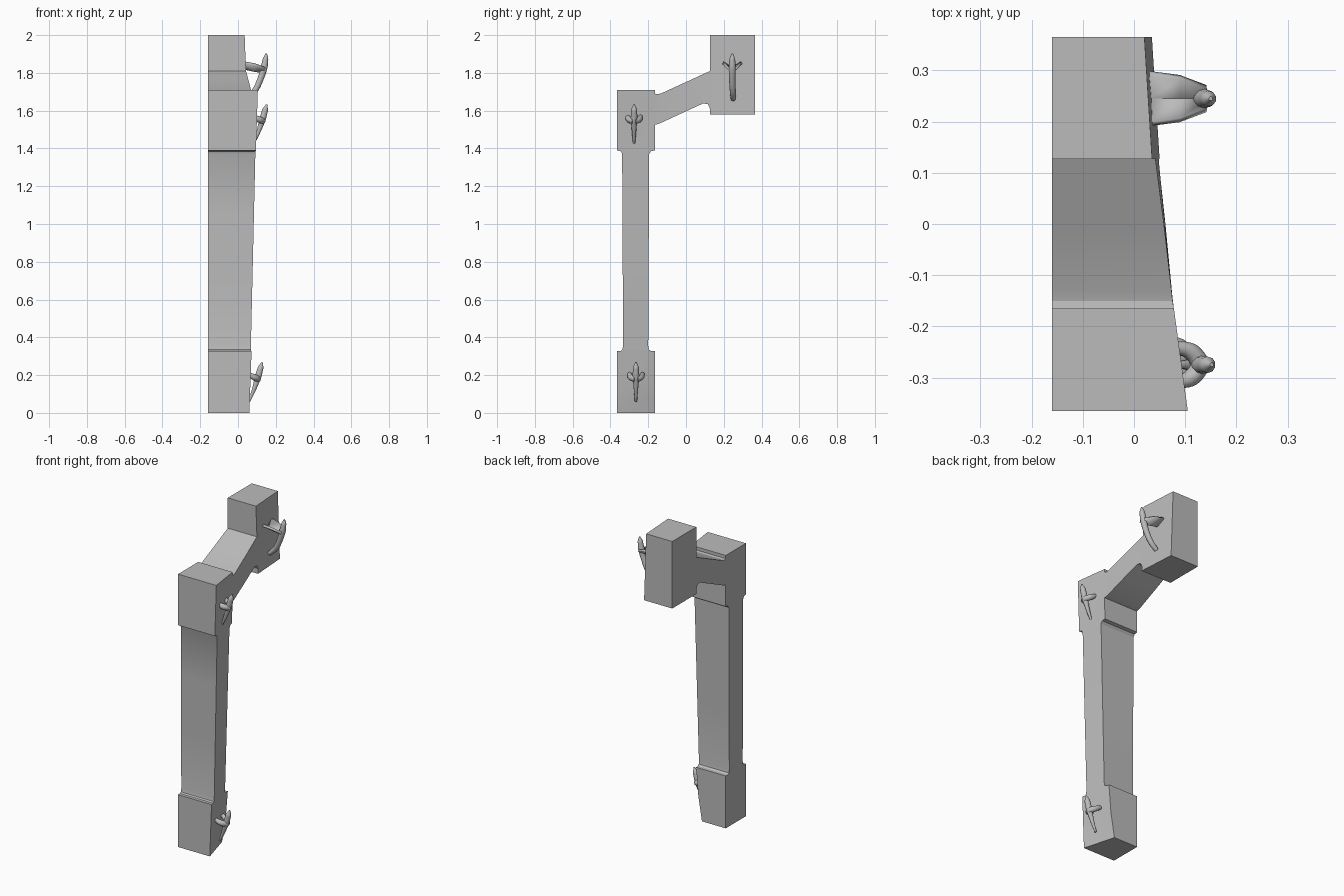
import bpy, bmesh, math
from mathutils import Vector

cube = bpy.data.objects.get("Cube")
if cube:
    bpy.data.objects.remove(cube, do_unlink=True)

grey = bpy.data.materials.new("plain grey")
grey.use_nodes = True
grey.diffuse_color = (0.5, 0.5, 0.5, 1)
grey.node_tree.nodes["Principled BSDF"].inputs["Base Color"].default_value = (0.5, 0.5, 0.5, 1)


def lerp_table(table, t):
    """Piecewise linear lookup in (key, value) pairs."""
    if t <= table[0][0]:
        return table[0][1]
    for (a, va), (b, vb) in zip(table, table[1:]):
        if t <= b:
            return va + (vb - va) * (t - a) / (b - a)
    return table[-1][1]


FRONT_EDGE = [(0, 0.06), (0.33, 0.072), (1.39, 0.095), (1.71, 0.105)]
BACK_EDGE = [(0, 0.005), (0.15, 0.03), (0.33, 0.045), (1.39, 0.075), (1.71, 0.078)]
ARM_EDGE = [(-0.165, 0.077), (0.127, 0.043), (0.365, 0.028)]


def side_x(y, z):
    """Curved surface that carries the hooks."""
    if y < -0.165:
        t = (y + 0.365) / 0.2
        return lerp_table(FRONT_EDGE, z) * (1 - t) + lerp_table(BACK_EDGE, z) * t
    if z < 1.45:
        return lerp_table(BACK_EDGE, z)
    blend = min(1, (y + 0.165) / 0.292)
    return lerp_table(ARM_EDGE, y) - 0.035 * (z - 1.78) * blend


def finish(obj, angle):
    if not obj.data.materials:
        obj.data.materials.append(grey)
    bpy.ops.object.select_all(action='DESELECT')
    obj.select_set(True)
    bpy.context.view_layer.objects.active = obj
    bpy.ops.object.shade_smooth_by_angle(angle=math.radians(angle))


def build_body():
    # side outline: lower block, column, upper block, slanted arm, rear block
    outline = [(-.365, 0), (-.165, 0), (-.165, .328), (-.185, .328), (-.197, .335), (-.2, .355),
               (-.195, 1.37), (-.185, 1.385), (-.165, 1.39), (-.165, 1.525), (-.14, 1.532),
               (.09, 1.638), (.115, 1.635), (.127, 1.61), (.127, 1.58), (.365, 1.58),
               (.365, 2), (.127, 2), (.127, 1.81), (-.13, 1.692), (-.15, 1.687), (-.165, 1.69),
               (-.165, 1.71), (-.365, 1.71), (-.365, 1.39), (-.345, 1.385), (-.338, 1.37),
               (-.333, .355), (-.337, .335), (-.345, .328), (-.365, .328)]
    bm = bmesh.new()
    face = bm.faces.new([bm.verts.new((-0.16, y, z)) for y, z in outline])
    made = bmesh.ops.extrude_face_region(bm, geom=[face], use_keep_orig=True)
    for v in made["geom"]:
        if isinstance(v, bmesh.types.BMVert):
            v.co.x = 0.1
    bmesh.ops.triangulate(bm, faces=[f for f in bm.faces if len(f.verts) > 4])
    # slice so the curved side can bend
    cuts = [((0, 0, z), (0, 0, 1)) for z in (.08, .15, .33, .7, 1.05, 1.39)]
    cuts += [((0, y, 0), (0, 1, 0)) for y in (-.27, -.165, 0, .127, .25)]
    for co, no in cuts:
        bmesh.ops.bisect_plane(bm, geom=bm.verts[:] + bm.edges[:] + bm.faces[:],
                               plane_co=co, plane_no=no, dist=1e-5)
    for v in bm.verts:
        if v.co.x > 0:
            v.co.x = side_x(v.co.y, v.co.z)
    bmesh.ops.triangulate(bm, faces=[f for f in bm.faces if len(f.verts) > 4])
    bmesh.ops.recalc_face_normals(bm, faces=bm.faces[:])
    mesh = bpy.data.meshes.new("bracket_body")
    bm.to_mesh(mesh)
    bm.free()
    obj = bpy.data.objects.new("bracket_body", mesh)
    bpy.context.collection.objects.link(obj)
    finish(obj, 25)


def tube(name, points):
    """Smooth rod through (x, y, z, radius) points."""
    curve = bpy.data.curves.new(name, 'CURVE')
    curve.dimensions = '3D'
    curve.bevel_depth = 1
    curve.bevel_resolution = 3
    curve.resolution_u = 6
    curve.use_fill_caps = True
    spline = curve.splines.new('BEZIER')
    spline.bezier_points.add(len(points) - 1)
    for p, (x, y, z, r) in zip(spline.bezier_points, points):
        p.co = (x, y, z)
        p.radius = r
        p.handle_left_type = p.handle_right_type = 'AUTO'
    obj = bpy.data.objects.new(name, curve)
    bpy.context.collection.objects.link(obj)
    bpy.ops.object.select_all(action='DESELECT')
    obj.select_set(True)
    bpy.context.view_layer.objects.active = obj
    bpy.ops.object.convert(target='MESH')
    finish(bpy.context.object, 60)


def small_hook(name, x, y, z):
    """Upright spike with two arms reaching back to the body."""
    tube(name + "_spike", [(x - .05, y, z - .13, .006), (x - .025, y, z - .07, .011),
                           (x - .002, y, z, .018), (x + .012, y, z + .05, .016),
                           (x + .02, y, z + .078, .004)])
    for side, label in ((1, "rear"), (-1, "front")):
        tube(f"{name}_{label}_arm", [(x, y, z - .01, .018), (x - .02, y + side * .025, z - .002, .017),
                                     (x - .055, y + side * .035, z + .015, .012)])


def large_hook(name, y):
    tube(name + "_spike", [(.045, y + .005, 1.66, .013), (.085, y + .003, 1.7, .016),
                           (.12, y, 1.77, .017), (.138, y, 1.83, .019),
                           (.146, y, 1.875, .015), (.15, y, 1.902, .004)])
    # folded web tying the spike to the body
    mesh = bpy.data.meshes.new(name + "_web")
    rows = [(.03, .05, 1.855, 1.825), (.09, .042, 1.845, 1.812), (.142, .022, 1.825, 1.805)]
    verts = [(x, y + s * w, edge if s else mid) for x, w, edge, mid in rows for s in (-1, 0, 1)]
    faces = [(i, i + 1, i + 4, i + 3) for i in (0, 1, 3, 4)]
    mesh.from_pydata([Vector(v) for v in verts], [], faces)
    obj = bpy.data.objects.new(name + "_web", mesh)
    bpy.context.collection.objects.link(obj)
    solid = obj.modifiers.new("thickness", 'SOLIDIFY')
    solid.thickness = .014
    solid.offset = 0
    finish(obj, 40)


build_body()
small_hook("lower_hook", .108, -.265, .19)
small_hook("middle_hook", .132, -.275, 1.555)
large_hook("upper_hook", .245)
